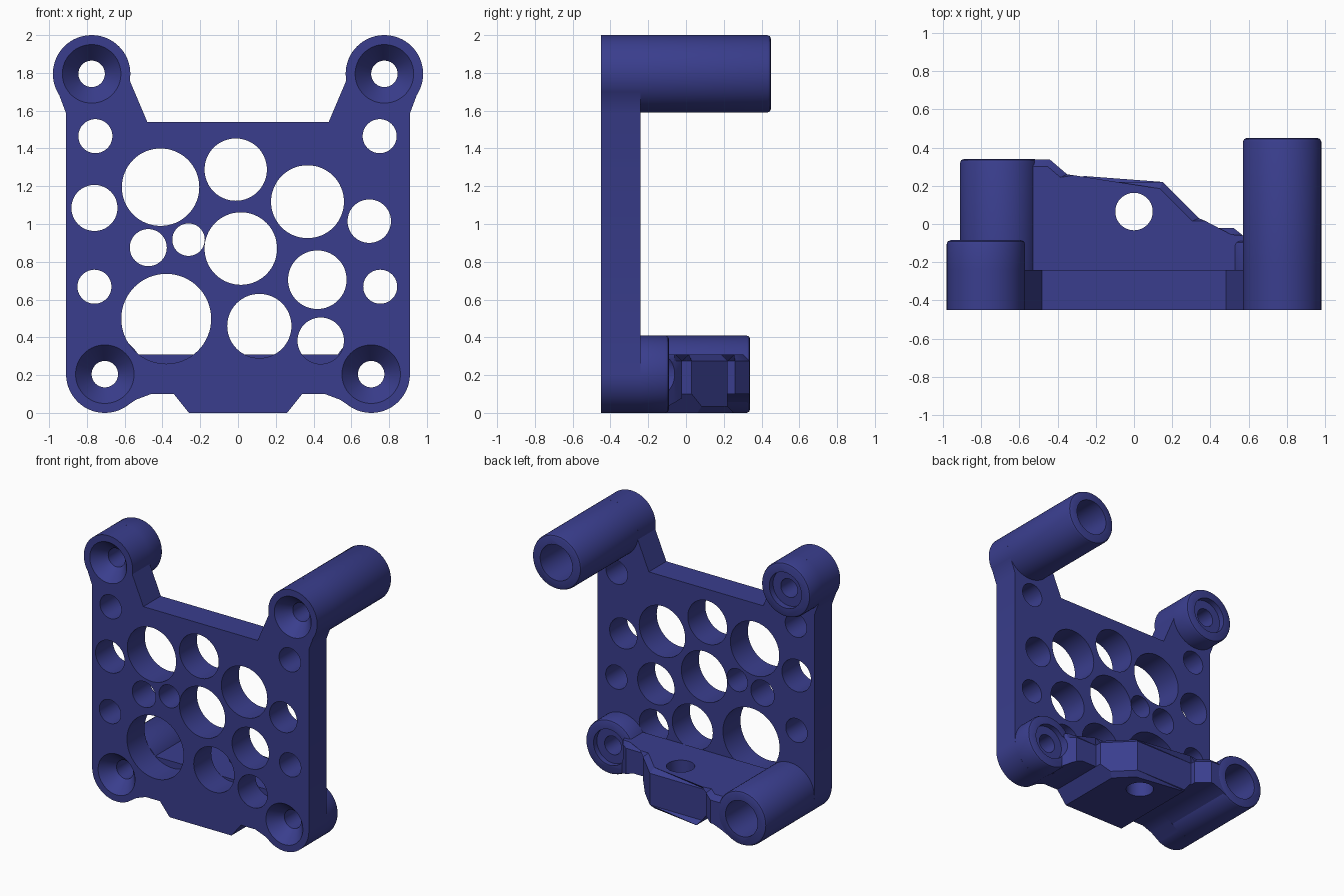
import bpy, bmesh, math

if "Cube" in bpy.data.objects:
    bpy.data.objects.remove(bpy.data.objects["Cube"])

FRONT, BACK, WEB = -0.45, -0.24, -0.13      # plate faces and screw seat depth
SEG = 64

blue = bpy.data.materials.new("deep_blue")
blue.diffuse_color = (0.042, 0.048, 0.27, 1)
blue.use_nodes = True
blue.node_tree.nodes["Principled BSDF"].inputs["Base Color"].default_value = blue.diffuse_color


def make(name, bm):
    bmesh.ops.recalc_face_normals(bm, faces=bm.faces)
    me = bpy.data.meshes.new(name)
    bm.to_mesh(me)
    bm.free()
    me.materials.append(blue)
    ob = bpy.data.objects.new(name, me)
    bpy.context.collection.objects.link(ob)
    return ob


def prism(bm, pts, place, a, b):
    """Closed solid from a 2D outline swept from a to b."""
    lo = [bm.verts.new(place(u, v, a)) for u, v in pts]
    hi = [bm.verts.new(place(u, v, b)) for u, v in pts]
    bm.faces.new(lo)
    bm.faces.new(hi[::-1])
    n = len(pts)
    for i in range(n):
        j = (i + 1) % n
        bm.faces.new((lo[i], lo[j], hi[j], hi[i]))


def lathe(bm, x, z, profile):
    """Closed solid turned about a y-parallel axis; profile is (radius, y)."""
    rings = []
    for r, y in profile:
        rings.append([bm.verts.new((x + r * math.cos(t), y, z + r * math.sin(t)))
                      for t in (2 * math.pi * i / SEG for i in range(SEG))])
    bm.faces.new(rings[0])
    bm.faces.new(rings[-1][::-1])
    for p, q in zip(rings, rings[1:]):
        for i in range(SEG):
            j = (i + 1) % SEG
            bm.faces.new((p[i], p[j], q[j], q[i]))


def boolean(ob, cutter, op):
    cutter.hide_render = True
    mod = ob.modifiers.new("bool", 'BOOLEAN')
    mod.operation, mod.object, mod.solver = op, cutter, 'EXACT'
    bpy.context.view_layer.update()
    dg = bpy.context.evaluated_depsgraph_get()
    me = bpy.data.meshes.new_from_object(ob.evaluated_get(dg))
    ob.modifiers.clear()
    ob.data = me


def front(u, v, w):
    return (u, w, v)


def plan(u, v, w):
    return (u, v, w)


def arc(cx, cz, r, a0, a1, n):
    return [(cx + r * math.cos(math.radians(a0 + (a1 - a0) * i / n)),
             cz + r * math.sin(math.radians(a0 + (a1 - a0) * i / n))) for i in range(n + 1)]


def mirrored(half):
    return half + [(-x, z) for x, z in reversed(half)]


# Mounting bosses: x, z, back end
R = 0.205
bosses = {
    "top_left_boss": (-0.775, 1.795, -0.085),
    "top_right_boss": (0.775, 1.795, 0.45),
    "bottom_left_boss": (-0.705, 0.205, 0.34),
    "bottom_right_boss": (0.705, 0.205, -0.09),
}

# Screw bores: countersink in front, through hole, counterbore behind
bm = bmesh.new()
for x, z, end in bosses.values():
    lathe(bm, x, z, [(0.155, FRONT - 0.05), (0.155, FRONT), (0.07, FRONT + 0.1),
                     (0.07, WEB), (0.135, WEB), (0.135, end + 0.05)])
bores = make("screw_bore_cutter", bm)

# Round openings through the plate: x, z, radius
openings = [
    (-0.755, 1.465, 0.09), (0.75, 1.465, 0.09), (-0.76, 1.085, 0.122),
    (-0.76, 0.668, 0.09), (0.753, 0.668, 0.09), (0.695, 1.015, 0.115),
    (-0.41, 1.195, 0.205), (-0.012, 1.288, 0.165), (0.368, 1.118, 0.193),
    (0.015, 0.87, 0.192), (-0.475, 0.875, 0.098), (-0.262, 0.917, 0.086),
    (0.42, 0.705, 0.155), (-0.38, 0.498, 0.238), (0.113, 0.46, 0.17),
    (0.438, 0.382, 0.123),
]
bm = bmesh.new()
for x, z, r in openings:
    lathe(bm, x, z, [(r, FRONT - 0.05), (r, BACK + 0.05)])
holes = make("opening_cutter", bm)

# Front plate
foot = [(0.26, 0), (0.34, 0.1), (0.46, 0.1), (0.54, 0.07)]
half = (foot + arc(0.705, 0.205, R, -117, 0, 24) + [(0.91, 1.585)]
        + arc(0.775, 1.795, R, -33, 190, 44) + [(0.48, 1.54)])
bm = bmesh.new()
prism(bm, mirrored(half), front, FRONT, BACK)
plate = make("front_plate", bm)
boolean(plate, holes, 'DIFFERENCE')
boolean(plate, bores, 'DIFFERENCE')
parts = [plate]

# Boss cylinders with rounded back rims
for name, (x, z, end) in bosses.items():
    bm = bmesh.new()
    lathe(bm, x, z, [(R, BACK), (R, end - 0.02), (R - 0.006, end - 0.006), (R - 0.02, end)])
    ob = make(name, bm)
    boolean(ob, bores, 'DIFFERENCE')
    parts.append(ob)

# Lower shelf: plan outline with chamfered back edges
outline = [(-0.58, BACK), (0.6, BACK), (0.6, -0.09), (0.57, -0.06), (0.52, -0.02),
           (0.34, -0.02), (0.34, 0.03), (0.15, 0.22), (-0.35, 0.22), (-0.35, 0.26),
           (-0.44, 0.337), (-0.58, 0.337)]
bm = bmesh.new()
prism(bm, outline, plan, 0, 0.31)
rim = [e for e in bm.edges
       if all(v.co.y > -0.1 for v in e.verts)
       and abs(e.verts[0].co.z - e.verts[1].co.z) < 0.01]
bmesh.ops.bevel(bm, geom=rim, offset=0.035, segments=1, affect='EDGES', clamp_overlap=False)
shelf = make("lower_shelf", bm)

# Trim the shelf underside to the plate foot shape
bm = bmesh.new()
prism(bm, mirrored(foot + [(0.61, 0.033), (0.61, 0.35)]), front, BACK - 0.1, 0.5)
trim = make("shelf_trim_cutter", bm)
boolean(shelf, trim, 'INTERSECT')
boolean(shelf, bores, 'DIFFERENCE')

# Vertical hole through the shelf
bm = bmesh.new()
prism(bm, arc(0, 0.065, 0.098, 0, 354.375, SEG - 1), plan, -0.1, 0.5)
drill = make("shelf_hole_cutter", bm)
boolean(shelf, drill, 'DIFFERENCE')
parts.append(shelf)

# Remove cutters and smooth the round walls
for cutter in (bores, holes, trim, drill):
    bpy.data.objects.remove(cutter)
for ob in parts:
    bpy.ops.object.select_all(action='DESELECT')
    ob.select_set(True)
    bpy.context.view_layer.objects.active = ob
    bpy.ops.object.shade_smooth_by_angle(angle=math.radians(30))
